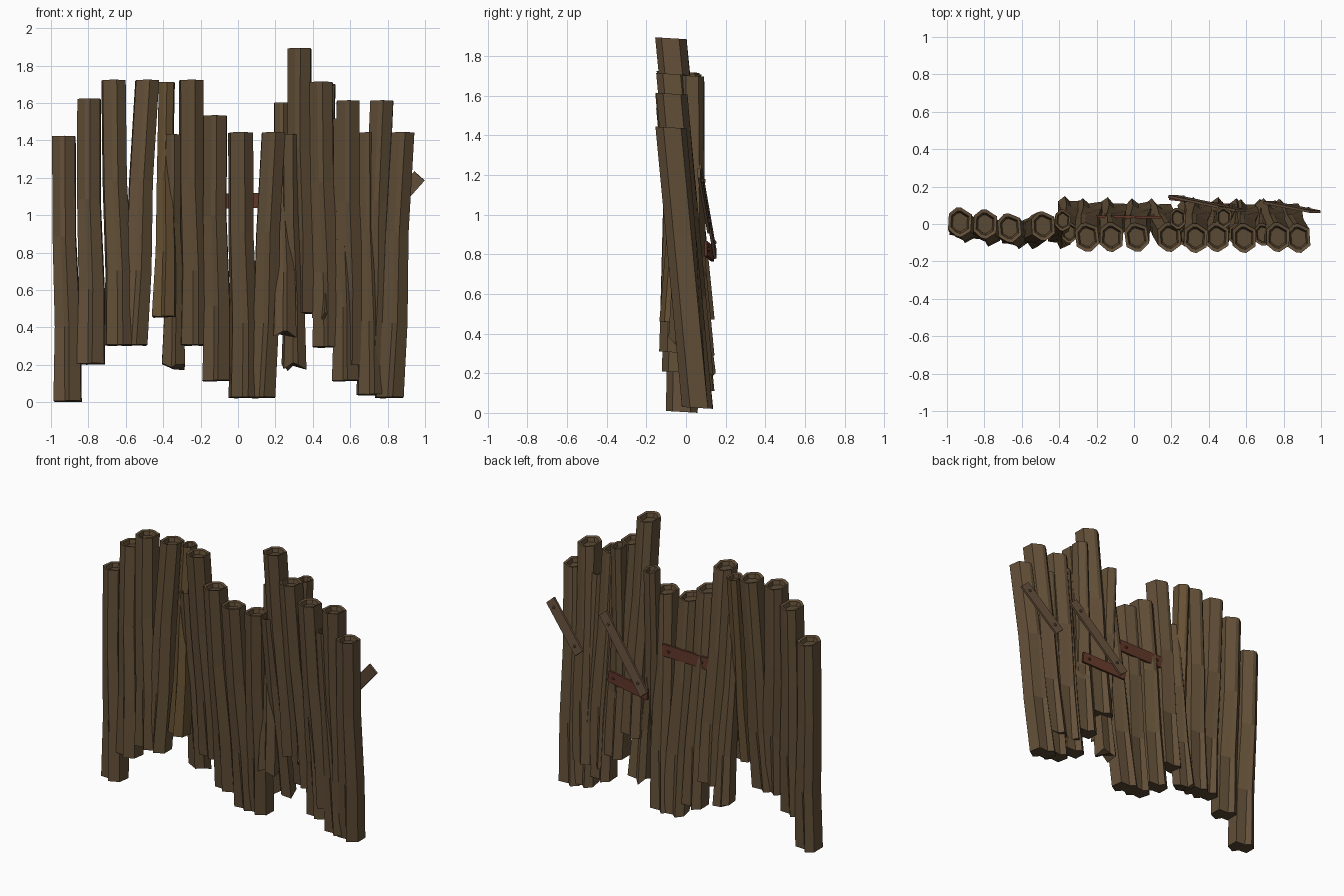
import bpy, bmesh, math, random
from mathutils import Vector, Matrix

if "Cube" in bpy.data.objects:
    bpy.data.objects.remove(bpy.data.objects["Cube"])

random.seed(4)


def material(name, rgb):
    m = bpy.data.materials.new(name)
    m.diffuse_color = (*rgb, 1)
    m.use_nodes = True
    m.node_tree.nodes["Principled BSDF"].inputs["Base Color"].default_value = m.diffuse_color
    return m


WOOD = material("log_brown", (0.125, 0.080, 0.040))
DARK = material("end_grain", (0.100, 0.064, 0.032))
PALE = material("pale_brown", (0.135, 0.082, 0.034))
RED = material("red_brown", (0.12, 0.040, 0.022))
BOARD = material("board_brown", (0.13, 0.08, 0.045))


def finish(name, bm, mats):
    bmesh.ops.recalc_face_normals(bm, faces=bm.faces)
    me = bpy.data.meshes.new(name)
    bm.to_mesh(me)
    bm.free()
    for m in mats:
        me.materials.append(m)
    ob = bpy.data.objects.new(name, me)
    bpy.context.collection.objects.link(ob)
    return ob


def log(name, top, bottom, widths, depths, bend, ragged=0.0, mat=WOOD):
    """Bent faceted trunk with split grooves at the foot and a dished top."""
    bm = bmesh.new()
    top, bottom = Vector(top), Vector(bottom)
    twist = random.uniform(-0.15, 0.15)
    # (angle, groove): groove corners sink in near the foot
    section = [(35, 0), (90, 1), (110, 0), (150, 0), (212, 0),
               (255, 1), (278, 0), (328, 0)]
    jag = [random.uniform(0, ragged) for _ in section]
    levels = [0, 0.28, 0.62, 1]
    rings = []

    def ring(t, scale, drop):
        c = bottom.lerp(top, t)
        c.x += bend * math.sin(t * math.pi * 2)
        c.z -= drop
        w = widths[0] + (widths[1] - widths[0]) * min(1, t * 1.7)
        d = depths[0] + (depths[1] - depths[0]) * min(1, t * 1.7)
        vs = []
        for i, (a, groove) in enumerate(section):
            a = math.radians(a) + twist
            r = scale * (1 - 0.45 * groove * max(0.08, 1 - t * 1.3))
            x, y = r * w * math.cos(a) * 1.06, r * d * math.sin(a)
            z = -0.06 * y + (jag[i] if t == 0 else 0)
            vs.append(bm.verts.new(c + Vector((x, y, z))))
        return vs

    for t in levels:
        rings.append(ring(t, 1.05, 0))
    rings.append(ring(1, 0.80, 0.004))
    rings.append(ring(1, 0.66, 0.03))
    n = len(section)
    for k in range(len(rings) - 1):
        for i in range(n):
            j = (i + 1) % n
            f = bm.faces.new((rings[k][i], rings[k][j],
                              rings[k + 1][j], rings[k + 1][i]))
            f.material_index = 1 if k == 4 else 0
    for r in (rings[0], rings[-1]):
        f = bm.faces.new(r)
        f.material_index = 1
    bmesh.ops.triangulate(bm, faces=[f for f in bm.faces if len(f.verts) > 4])
    return finish(name, bm, [mat, DARK])


# Main logs: top x, bottom x, top z, top y, bottom y
main = [
    (-0.93, -0.91, 1.43, 0.01, -0.02), (-0.795, -0.785, 1.63, 0.00, -0.04),
    (-0.665, -0.635, 1.73, -0.02, -0.055), (-0.485, -0.56, 1.73, -0.01, -0.055),
    (-0.25, -0.235, 1.73, -0.07, 0.065), (-0.12, -0.115, 1.54, -0.07, 0.065),
    (0.015, 0.03, 1.45, -0.07, 0.065), (0.19, 0.125, 1.45, -0.07, 0.06),
    (0.33, 0.34, 1.90, -0.075, 0.065), (0.445, 0.475, 1.72, -0.07, 0.065),
    (0.59, 0.60, 1.62, -0.075, 0.055), (0.77, 0.72, 1.62, -0.07, 0.06),
    (0.88, 0.81, 1.45, -0.075, 0.06),
]
for i, (xt, xb, z, yt, yb) in enumerate(main):
    log(f"log_{i + 1}", (xt, yt, z - 0.01), (xb, yb, z - 1.425),
        (0.078, 0.065), (0.078, 0.077), 0.007)

# Tapered logs wedged between the right-hand main logs
for i, (xt, xb, z) in enumerate([(0.555, 0.575, 1.515), (0.69, 0.71, 1.44)]):
    log(f"wedged_log_{i + 1}", (xt, -0.055, z), (xb, 0.06, z - 1.40),
        (0.076, 0.048), (0.078, 0.06), 0.005)

# Thinner split logs: top x, bottom x, top z, top y, bottom y
thin = [
    (-0.38, -0.395, 1.71, 0.02, -0.065), (-0.345, -0.345, 1.43, -0.045, 0.085),
    (0.235, 0.25, 1.60, 0.03, -0.02), (0.28, 0.30, 1.43, -0.065, 0.075),
    (0.48, 0.46, 1.70, 0.035, 0.04),
]
for i, (xt, xb, z, yt, yb) in enumerate(thin):
    log(f"thin_log_{i + 1}", (xt, yt, z), (xb, yb, z - 1.26),
        (0.065, 0.043), (0.066, 0.056), 0.006, 0.04 if i else 0.01,
        PALE if i == 0 else WOOD)


def board(name, a, b, width, mat):
    """Flat board on the back, with a nail head near each end."""
    a, b = Vector(a), Vector(b)
    along = (b - a).normalized()
    out = (Vector((0, 1, 0)) - along * along.y).normalized()
    side = out.cross(along)
    rot = Matrix((along, out, side)).transposed().to_4x4()
    place = Matrix.Translation((a + b) / 2) @ rot
    length = (b - a).length
    bm = bmesh.new()
    size = Matrix.Diagonal((length, 0.014, width, 1))
    bmesh.ops.create_cube(bm, size=1, matrix=place @ size)
    for s in (-0.36, 0.36):
        bmesh.ops.create_cone(
            bm, cap_ends=True, segments=6, radius1=0.011, radius2=0.008, depth=0.01,
            matrix=place @ Matrix.Translation((s * length, 0.011, 0))
            @ Matrix.Rotation(-math.pi / 2, 4, 'X'))
    finish(name, bm, [mat])


# Bracing boards nailed on the back
board("loose_board", (0.97, 0.066, 1.21), (0.72, 0.115, 0.93), 0.075, BOARD)
board("slanted_board", (0.57, 0.072, 1.23), (0.21, 0.147, 0.80), 0.07, BOARD)
board("lower_red_board", (0.51, 0.10, 0.83), (0.19, 0.135, 0.80), 0.075, RED)
board("upper_red_board", (0.15, 0.035, 1.08), (-0.20, 0.04, 1.075), 0.08, RED)
